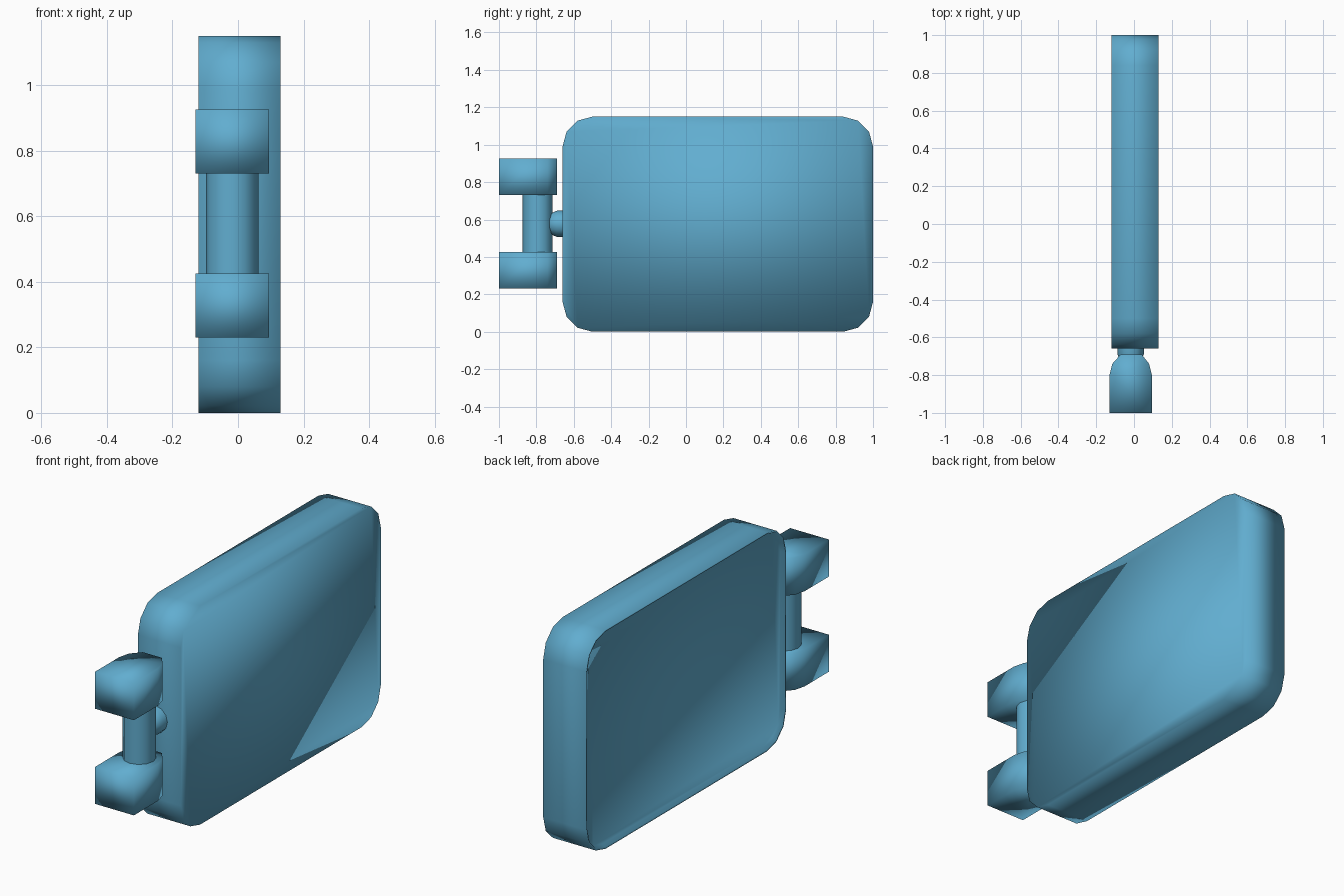
import bpy
import math

if "Cube" in bpy.data.objects:
    bpy.data.objects.remove(bpy.data.objects["Cube"])

blue = bpy.data.materials.new("soft_blue")
blue.diffuse_color = (0.12, 0.42, 0.63, 1)
blue.use_nodes = True
blue.node_tree.nodes["Principled BSDF"].inputs["Base Color"].default_value = blue.diffuse_color


def loft(name, rings, angle=None):
    """Join equal-length rings of points into a capped, smooth shaded solid."""
    n = len(rings[0])
    verts = [p for r in rings for p in r]
    faces = [(k * n + i, k * n + (i + 1) % n, (k + 1) * n + (i + 1) % n, (k + 1) * n + i)
             for k in range(len(rings) - 1) for i in range(n)]
    last = (len(rings) - 1) * n
    faces += [tuple(reversed(range(n))), tuple(range(last, last + n))]
    mesh = bpy.data.meshes.new(name)
    mesh.from_pydata(verts, [], faces)
    mesh.materials.append(blue)
    obj = bpy.data.objects.new(name, mesh)
    bpy.context.collection.objects.link(obj)
    bpy.ops.object.select_all(action='DESELECT')
    obj.select_set(True)
    bpy.context.view_layer.objects.active = obj
    # consistent outward normals
    bpy.ops.object.mode_set(mode='EDIT')
    bpy.ops.mesh.select_all(action='SELECT')
    bpy.ops.mesh.normals_make_consistent(inside=False)
    bpy.ops.object.mode_set(mode='OBJECT')
    if angle is None:
        bpy.ops.object.shade_smooth()
    else:
        bpy.ops.object.shade_smooth_by_angle(angle=math.radians(angle))
    return obj


def panel_ring(x, inset=0.0):
    """Rounded rectangle in the y-z plane, three facets per corner."""
    y0, y1, z0, z1, r = -0.66, 1.0, 0.0, 1.15, 0.16
    pts = []
    for cy, cz, start in ((y1 - r, z1 - r, 0), (y0 + r, z1 - r, 90),
                          (y0 + r, z0 + r, 180), (y1 - r, z0 + r, 270)):
        for k in range(4):
            a = math.radians(start + 30 * k)
            pts.append((x, cy + (r - inset) * math.cos(a), cz + (r - inset) * math.sin(a)))
    return pts


# Main panel, with a shallow recessed face on the -x side
loft("panel", [panel_ring(0.13), panel_ring(-0.12),
               panel_ring(-0.12, 0.008), panel_ring(-0.10, 0.02)])

# Two hinge blocks, rounded towards the panel
block = [(-0.13, -1), (0.095, -1), (0.095, -0.80), (0.08, -0.74), (0.04, -0.69),
         (-0.07, -0.69), (-0.115, -0.74), (-0.13, -0.80)]
for name, z0, z1 in (("lower_hinge_block", 0.23, 0.425), ("upper_hinge_block", 0.73, 0.925)):
    loft(name, [[(x, y, z) for x, y in block] for z in (z0, z1)])


def circle(r, n=12):
    return [(r * math.cos(math.tau * i / n), r * math.sin(math.tau * i / n)) for i in range(n)]


# Upright hinge pin
loft("hinge_pin", [[(-0.018 + a, -0.793 + b, z) for a, b in circle(0.08)]
                   for z in (0.40, 0.75)], 40)

# Short round-ended stub joining the pin to the panel
loft("stub", [[(-0.018 + a, y, 0.577 + b) for a, b in circle(r)]
              for y, r in ((-0.745, 0.03), (-0.725, 0.055), (-0.69, 0.07), (-0.62, 0.07))], 50)
